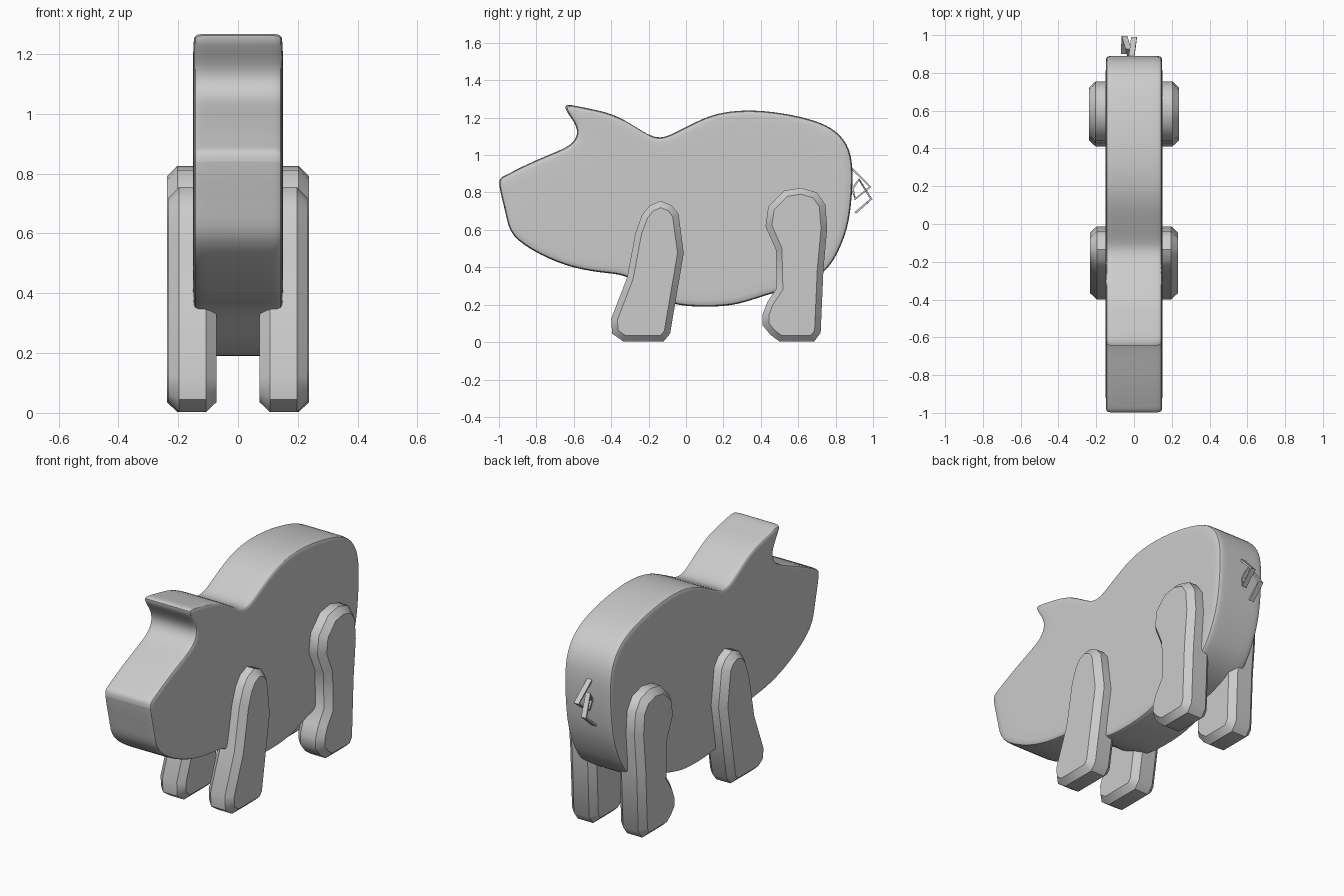
import bpy, bmesh, math
from mathutils import Vector

if "Cube" in bpy.data.objects:
    bpy.data.objects.remove(bpy.data.objects["Cube"])


def link(name, bm, angle=None):
    bmesh.ops.recalc_face_normals(bm, faces=bm.faces)
    me = bpy.data.meshes.new(name)
    bm.to_mesh(me)
    bm.free()
    ob = bpy.data.objects.new(name, me)
    bpy.context.collection.objects.link(ob)
    if angle:
        bpy.ops.object.select_all(action='DESELECT')
        ob.select_set(True)
        bpy.context.view_layer.objects.active = ob
        bpy.ops.object.shade_smooth_by_angle(angle=math.radians(angle))
    return ob


def slab(profile, xs, inset, depth):
    """Side profile (y, z) swept through the x stations, with inset end caps."""
    bm = bmesh.new()
    rings = [[bm.verts.new((x, y, z)) for y, z in profile] for x in xs]
    n = len(profile)
    for a, b in zip(rings, rings[1:]):
        for i in range(n):
            j = (i + 1) % n
            bm.faces.new((a[i], a[j], b[j], b[i]))
    caps = [bm.faces.new(rings[0]), bm.faces.new(rings[-1])]
    bmesh.ops.recalc_face_normals(bm, faces=bm.faces)
    for cap in caps:
        bmesh.ops.inset_region(bm, faces=[cap], thickness=inset, depth=depth,
                               use_even_offset=True)
    return bm


def cage(points):
    """Control points whose subdivided curve passes through the given points."""
    pts = [Vector(p) for p in points]
    out = [p.copy() for p in pts]
    n = len(pts)
    for _ in range(8):
        out = [out[i] + pts[i] - (out[i - 1] + 4 * out[i] + out[(i + 1) % n]) / 6
               for i in range(n)]
    return [tuple(p) for p in out]


# Body with head and ear in one rounded slab
body_side = [
    (-0.998, 0.84), (-0.965, 0.892), (-0.85, 0.95), (-0.70, 1.015), (-0.615, 1.06),
    (-0.583, 1.115), (-0.605, 1.185), (-0.645, 1.262), (-0.55, 1.255),
    (-0.42, 1.225), (-0.31, 1.175), (-0.21, 1.115), (-0.14, 1.095), (-0.07, 1.115),
    (0.05, 1.175), (0.17, 1.22), (0.32, 1.238), (0.50, 1.225), (0.68, 1.185),
    (0.80, 1.125), (0.87, 1.03), (0.89, 0.90), (0.883, 0.75), (0.86, 0.61),
    (0.815, 0.49), (0.75, 0.39), (0.63, 0.31), (0.48, 0.265), (0.38, 0.235),
    (0.25, 0.20), (0.10, 0.19), (-0.04, 0.20), (-0.17, 0.25), (-0.30, 0.34),
    (-0.43, 0.37), (-0.60, 0.40), (-0.78, 0.47), (-0.92, 0.57), (-0.965, 0.69)]
body = link("body", slab(cage(body_side), (-0.15, -0.105, 0.105, 0.15), 0.035, 0), 60)
sub = body.modifiers.new("smooth", 'SUBSURF')
sub.levels = sub.render_levels = 2

# Legs: chamfered slabs on both sides
front_side = [
    (-0.40, 0.125), (-0.395, 0.045), (-0.335, 0.003), (-0.12, 0.003), (-0.085, 0.045),
    (-0.012, 0.475), (-0.04, 0.685), (-0.075, 0.73), (-0.135, 0.755),
    (-0.195, 0.73), (-0.235, 0.68), (-0.27, 0.585), (-0.315, 0.345)]
hind_side = [
    (0.41, 0.15), (0.41, 0.09), (0.45, 0.04), (0.50, 0.003), (0.685, 0.003),
    (0.72, 0.05), (0.735, 0.39), (0.755, 0.61), (0.745, 0.735), (0.70, 0.80),
    (0.615, 0.825), (0.525, 0.81), (0.44, 0.725), (0.425, 0.62), (0.48, 0.495),
    (0.485, 0.29), (0.435, 0.215)]
for name, side, x1 in (("front_leg", front_side, 0.232), ("hind_leg", hind_side, 0.238)):
    leg = link(name, slab(side, (0.107, x1 - 0.035), 0.033, 0.035), 40)
    mirror = leg.modifiers.new("mirror", 'MIRROR')
    mirror.use_axis[0] = True

# Curly tail: thin angular ribbon
path = [(-0.015, 0.87, 0.945), (0.0, 0.985, 0.83), (-0.01, 0.905, 0.765),
        (-0.02, 0.89, 0.82), (-0.03, 0.925, 0.87), (-0.05, 0.99, 0.765),
        (-0.055, 0.905, 0.69)]
bm = bmesh.new()
pairs = [[bm.verts.new((x + s * 0.015, y, z)) for s in (-1, 1)] for x, y, z in path]
for a, b in zip(pairs, pairs[1:]):
    bm.faces.new((a[0], a[1], b[1], b[0]))
tail = link("tail", bm)
solid = tail.modifiers.new("thickness", 'SOLIDIFY')
solid.thickness = 0.012
solid.offset = 0
